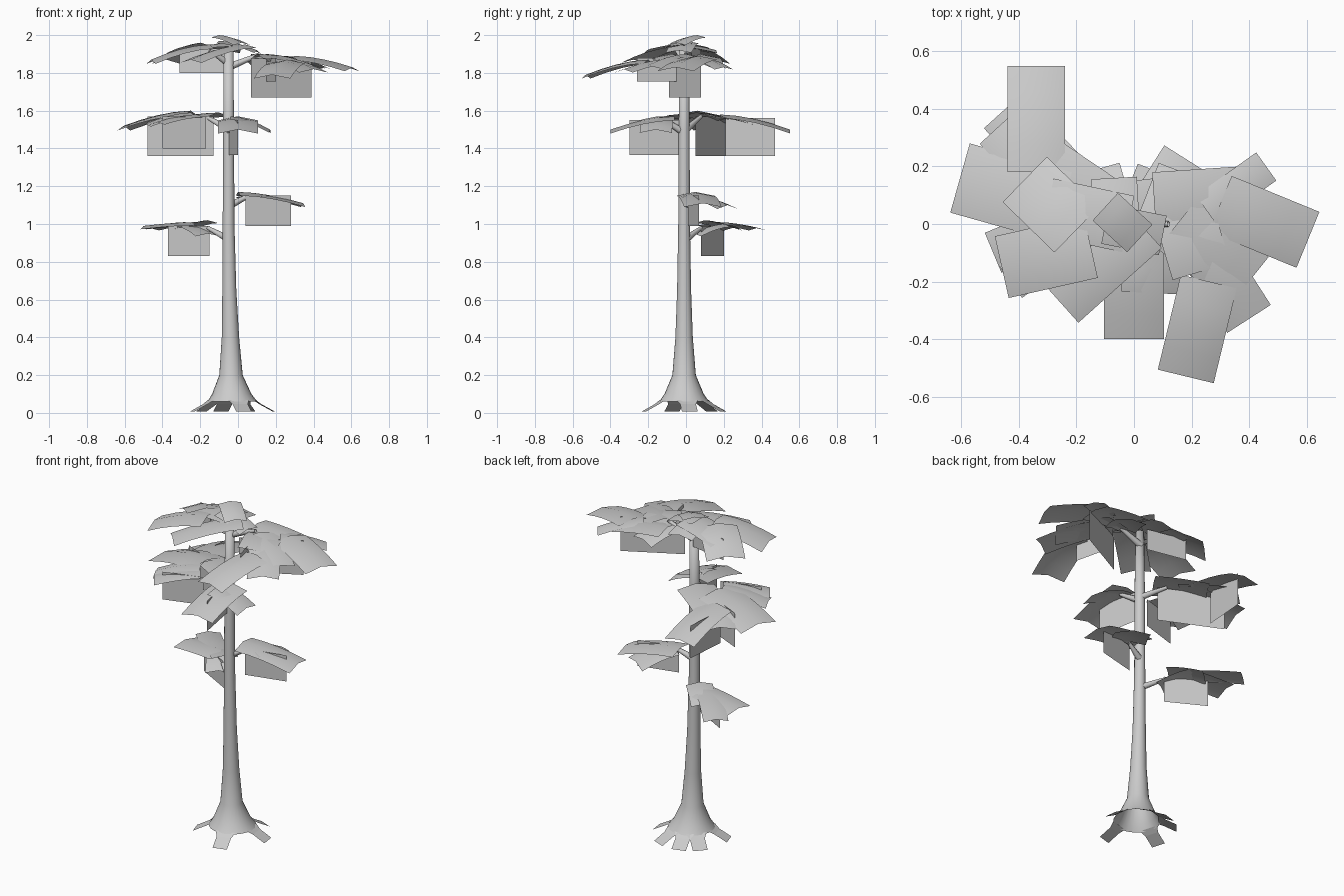
import bpy, bmesh, math
from mathutils import Vector

cube = bpy.data.objects.get("Cube")
if cube:
    bpy.data.objects.remove(cube)

GREY = (0.6, 0.6, 0.6, 1)
mat = bpy.data.materials.new("light grey")
mat.use_nodes = True
mat.diffuse_color = GREY
mat.node_tree.nodes["Principled BSDF"].inputs["Base Color"].default_value = GREY


def finish(bm, name, smooth=True):
    mesh = bpy.data.meshes.new(name)
    bm.to_mesh(mesh)
    bm.free()
    mesh.materials.append(mat)
    for p in mesh.polygons:
        p.use_smooth = smooth
    ob = bpy.data.objects.new(name, mesh)
    bpy.context.collection.objects.link(ob)


def tube(bm, rings, sides):
    """Join circles given as (centre, radius, axis) into a tube."""
    loops = []
    for c, r, axis in rings:
        q = Vector(axis).to_track_quat("Z", "Y")
        loops.append([bm.verts.new(Vector(c) + q @ Vector((
            r * math.cos(math.tau * i / sides), r * math.sin(math.tau * i / sides), 0)))
            for i in range(sides)])
    for a, b in zip(loops, loops[1:]):
        for i in range(sides):
            j = (i + 1) % sides
            bm.faces.new((a[i], a[j], b[j], b[i]))
    return loops


# Trunk: slender, flared at the foot
bm = bmesh.new()
profile = [(-.03, .06, .132), (-.033, .1, .104), (-.037, .2, .062), (-.04, .4, .046),
           (-.046, .65, .037), (-.05, 1, .031), (-.05, 1.5, .029), (-.05, 1.92, .025)]
loops = tube(bm, [((x, -.01, z), r, (0, 0, 1)) for x, z, r in profile], 24)
bm.faces.new(loops[-1])
finish(bm, "trunk")

# Roots: flat strips running out from the flare
bm = bmesh.new()
for angle in (8, 68, 106, 138, 197, 286):
    a = math.radians(angle)
    out, side = Vector((math.cos(a), math.sin(a), 0)), Vector((-math.sin(a), math.cos(a), 0))
    rows = []
    for r, w, z in ((.118, .058, .068), (.15, .042, .046), (.22, .042, .008)):
        c = Vector((-.03, -.01, z)) + out * r
        rows.append([bm.verts.new(c - side * w), bm.verts.new(c + side * w)])
    for p, q in zip(rows, rows[1:]):
        bm.faces.new((p[0], q[0], q[1], p[1]))
finish(bm, "roots", False)

# Branches: short tapered stubs
branches = [((-.05, 0, .92), (-.16, .08, .98)), ((-.04, 0, 1.1), (.06, .03, 1.15)),
            ((-.05, 0, 1.5), (-.17, .08, 1.57)), ((-.05, -.02, 1.49), (-.01, -.13, 1.56)),
            ((-.05, 0, 1.83), (.12, 0, 1.9)), ((-.05, 0, 1.85), (-.15, -.05, 1.92))]
bm = bmesh.new()
for a, b in branches:
    a, b = Vector(a), Vector(b)
    tube(bm, [(a, .02, b - a), (b, .01, b - a)], 8)
finish(bm, "branches")


def leaves(name, cards):
    """Drooping sheets: inner xy, outer xy, width, inner z, outer z."""
    bm = bmesh.new()
    for x0, y0, x1, y1, w, z0, z1 in cards:
        a, b = Vector((x0, y0, 0)), Vector((x1, y1, 0))
        side = (b - a).normalized().cross(Vector((0, 0, 1))) * w / 2
        rows = []
        for i in range(5):
            t = i / 4
            row = []
            for s in (-1, 0, 1):
                p = a.lerp(b, t) + side * s
                p.z = z0 + (z1 - z0) * t ** 1.7 - .1 * w * abs(s)
                row.append(bm.verts.new(p))
            rows.append(row)
        for p, q in zip(rows, rows[1:]):
            for i in range(2):
                bm.faces.new((p[i], p[i + 1], q[i + 1], q[i]))
    finish(bm, name)


# Foliage tiers
leaves("lower_right_leaves", [(-.26, .2, -.16, .04, .15, 1.0, .95), (-.28, .17, -.47, .38, .14, 1.01, .98),
                              (-.22, .15, -.5, .2, .18, 1.01, .99), (-.16, .1, -.3, .25, .15, 1.02, .98)])
leaves("lower_left_leaves", [(0, .05, .345, .09, .2, 1.17, 1.11), (.07, .03, .19, .22, .2, 1.16, 1.1)])
leaves("middle_right_leaves", [(-.34, .18, -.34, .55, .2, 1.58, 1.5), (-.25, .06, -.605, .16, .25, 1.6, 1.52),
                               (-.1, .05, -.35, .22, .22, 1.59, 1.56), (-.25, 0, -.49, -.1, .15, 1.59, 1.53),
                               (-.22, -.05, -.43, -.2, .14, 1.58, 1.54), (-.25, .1, -.47, .34, .18, 1.58, 1.53)])
leaves("middle_front_leaves", [(0, -.06, 0, -.4, .21, 1.57, 1.5), (-.04, -.15, .17, -.16, .17, 1.57, 1.5)])
leaves("top_right_leaves", [(-.2, -.02, -.38, .155, .22, 1.96, 1.87), (-.15, -.08, -.46, -.15, .22, 1.95, 1.87),
                            (.04, -.02, -.25, -.28, .17, 1.95, 1.87), (-.06, -.02, -.07, .16, .16, 1.95, 1.92),
                            (-.02, 0, -.3, .06, .2, 1.96, 1.92), (-.1, 0, .1, -.04, .14, 1.97, 1.92),
                            (-.1, .06, .02, -.05, .13, 2.0, 1.96)])
leaves("top_left_leaves", [(.26, -.2, .18, -.53, .2, 1.87, 1.79), (.22, -.05, .4, -.33, .18, 1.88, 1.82),
                           (.15, 0, .4, -.2, .22, 1.9, 1.84), (.3, .07, .605, -.055, .21, 1.89, 1.83),
                           (.25, .05, .46, .2, .12, 1.89, 1.83), (.07, .08, .37, .1, .2, 1.9, 1.86),
                           (.1, .0, .17, .18, .18, 1.89, 1.84), (.1, -.08, .3, -.02, .24, 1.9, 1.88)])

# Hanging sheets under the tiers: two ends, bottom and top height
hanging = [(-.37, .2, -.15, .08, .83, .99), (.04, .01, .28, .07, .99, 1.15),
           (-.48, .21, -.13, .05, 1.36, 1.57), (-.38, .21, -.36, .47, 1.36, 1.56),
           (-.4, -.16, -.17, -.09, 1.4, 1.57), (0, -.3, -.05, -.02, 1.365, 1.55),
           (-.31, .08, -.07, .03, 1.8, 1.93), (.07, -.09, .39, .08, 1.67, 1.88),
           (.2, -.26, .15, -.05, 1.755, 1.88)]
bm = bmesh.new()
for x0, y0, x1, y1, lo, hi in hanging:
    bm.faces.new([bm.verts.new(v) for v in
                  ((x0, y0, lo), (x1, y1, lo), (x1, y1, hi), (x0, y0, hi))])
finish(bm, "hanging_leaves", False)
